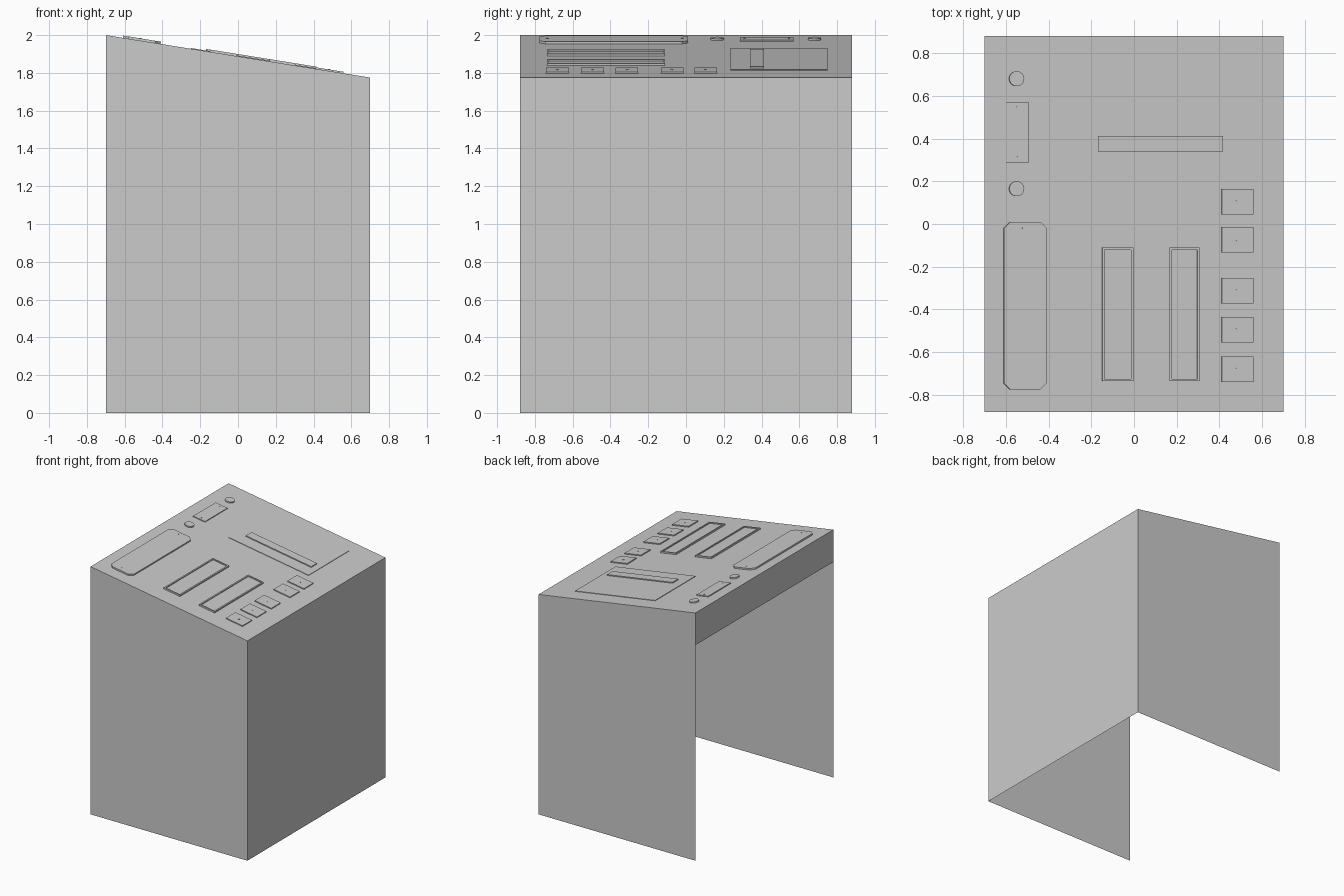
import bpy, bmesh, math
from mathutils import Matrix

if "Cube" in bpy.data.objects:
    bpy.data.objects.remove(bpy.data.objects["Cube"])

W, D, H_HI, H_LO, LIP = 0.70, 0.88, 2.0, 1.775, 1.74
TILT = math.atan((H_HI - H_LO) / (2 * W))
# local frame of the sloping top: u down the slope, v = y, w = outward
SLOPE = Matrix.Translation((0, 0, (H_HI + H_LO) / 2)) @ Matrix.Rotation(TILT, 4, 'Y')


def finish(name, bm, matrix=None):
    me = bpy.data.meshes.new(name)
    bm.to_mesh(me)
    bm.free()
    ob = bpy.data.objects.new(name, me)
    bpy.context.collection.objects.link(ob)
    if matrix is not None:
        ob.matrix_world = matrix
    return ob


def sheet(name, pts):
    bm = bmesh.new()
    bm.faces.new([bm.verts.new(p) for p in pts])
    return finish(name, bm)


def raised(name, outline, h, base=0.0, rim=0.0, depth=0.0):
    """Open-bottomed prism standing on the sloping top; optional recessed centre."""
    bm = bmesh.new()
    k = 1 / math.cos(TILT)
    lo = [bm.verts.new((x * k, y, base)) for x, y in outline]
    hi = [bm.verts.new((x * k, y, base + h)) for x, y in outline]
    n = len(lo)
    for i in range(n):
        j = (i + 1) % n
        bm.faces.new((lo[i], lo[j], hi[j], hi[i]))
    top = bm.faces.new(hi)
    if rim:
        bm.normal_update()
        bmesh.ops.inset_region(bm, faces=[top], thickness=rim)
        res = bmesh.ops.extrude_discrete_faces(bm, faces=[top])
        # walls of the recess
        bmesh.ops.translate(bm, verts=res['faces'][0].verts, vec=(0, 0, -depth))
        bmesh.ops.recalc_face_normals(bm, faces=bm.faces)
    return finish(name, bm, SLOPE)


def rect(x0, x1, y0, y1, c=0.0):
    if not c:
        return [(x0, y0), (x1, y0), (x1, y1), (x0, y1)]
    return [(x0 + c, y0), (x1 - c, y0), (x1, y0 + c), (x1, y1 - c),
            (x1 - c, y1), (x0 + c, y1), (x0, y1 - c), (x0, y0 + c)]


def disc(x, y, r, n=24):
    return [(x + r * math.cos(2 * math.pi * i / n), y + r * math.sin(2 * math.pi * i / n))
            for i in range(n)]


# cabinet: thin panels, open underneath and on the tall side below a lip
sheet("front_panel", [(-W, -D, 0), (W, -D, 0), (W, -D, H_LO), (-W, -D, H_HI)])
sheet("back_panel", [(W, D, 0), (-W, D, 0), (-W, D, H_HI), (W, D, H_LO)])
sheet("right_panel", [(W, -D, 0), (W, D, 0), (W, D, H_LO), (W, -D, H_LO)])
sheet("left_lip", [(-W, D, LIP), (-W, -D, LIP), (-W, -D, H_HI), (-W, D, H_HI)])
sheet("sloping_top", [(-W, -D, H_HI), (W, -D, H_LO), (W, D, H_LO), (-W, D, H_HI)])

# long plate with cut corners and a screw at each end
raised("long_plate", rect(-0.61, -0.41, -0.775, 0.01, 0.03), 0.012)
for y in (-0.735, -0.02):
    raised("plate_screw", disc(-0.52, y, 0.006, 8), 0.002, 0.012)

# two knobs with a small label plate between them
for y in (0.165, 0.68):
    raised("round_knob", disc(-0.55, y, 0.035), 0.010)
raised("small_plate", rect(-0.60, -0.495, 0.285, 0.57), 0.007)
for y in (0.31, 0.545):
    raised("small_plate_screw", disc(-0.547, y, 0.005, 8), 0.002, 0.007)

# two framed, recessed gauges
for x0, x1 in ((-0.15, -0.005), (0.165, 0.305)):
    raised("gauge_frame", rect(x0, x1, -0.735, -0.11), 0.012, rim=0.015, depth=0.008)

# wide thin panel with a bar on it
raised("wide_plate", rect(-0.25, 0.465, 0.235, 0.75), 0.004)
raised("slide_bar", rect(-0.17, 0.415, 0.34, 0.412), 0.008, 0.004)

# row of push buttons
for y in (-0.68, -0.495, -0.313, -0.073, 0.104):
    raised("push_button", rect(0.41, 0.557, y - 0.06, y + 0.06), 0.008)
    raised("button_dot", disc(0.483, y, 0.008, 8), 0.002, 0.008)
